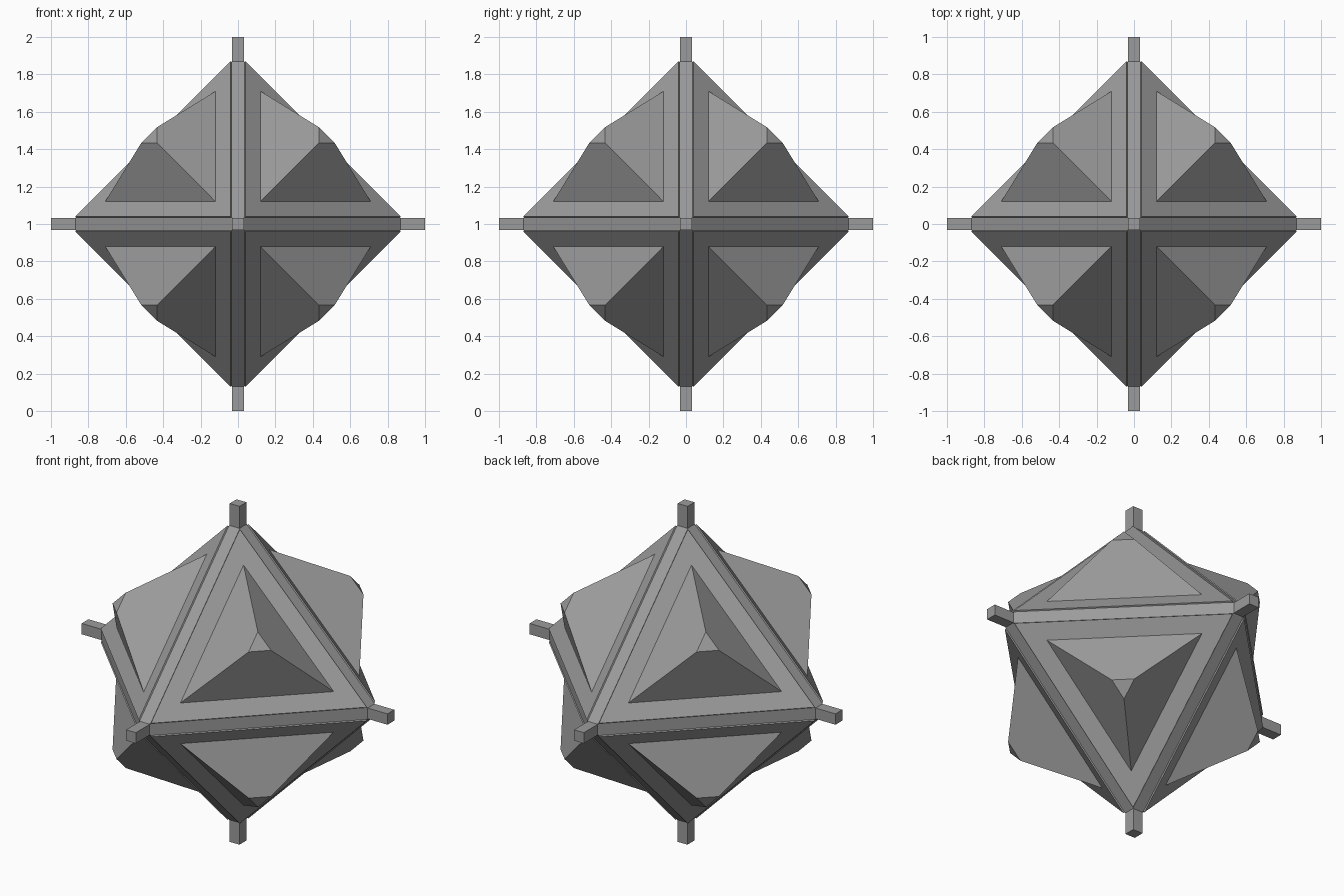
import bpy, bmesh
from itertools import product
from mathutils import Vector

if "Cube" in bpy.data.objects:
    bpy.data.objects.remove(bpy.data.objects["Cube"])

CENTRE = Vector((0, 0, 1))

# Dark grey for every part
grey = bpy.data.materials.new("dark_grey")
grey.diffuse_color = (0.33, 0.33, 0.33, 1)
grey.use_nodes = True
grey.node_tree.nodes["Principled BSDF"].inputs["Base Color"].default_value = grey.diffuse_color


def hull(name, points):
    """Convex solid around a handful of points given relative to the centre."""
    bm = bmesh.new()
    for p in points:
        bm.verts.new(Vector(p) + CENTRE)
    bmesh.ops.convex_hull(bm, input=bm.verts[:])
    bmesh.ops.dissolve_limit(bm, angle_limit=0.01, verts=bm.verts[:], edges=bm.edges[:])
    bmesh.ops.recalc_face_normals(bm, faces=bm.faces[:])
    mesh = bpy.data.meshes.new(name)
    bm.to_mesh(mesh)
    bm.free()
    mesh.materials.append(grey)
    obj = bpy.data.objects.new(name, mesh)
    bpy.context.collection.objects.link(obj)
    return obj


def triangle(side, tip, signs, inset=0.0):
    """Triangle in one octant: each corner has one 'tip' coordinate, two 'side'."""
    pts = []
    for axis in range(3):
        p = [side, side, side]
        p[axis] = tip
        pts.append([s * (c - inset) for s, c in zip(signs, p)])
    return pts


# Eight face plates, each with a blunt pyramid standing on it
for signs in product((1, -1), repeat=3):
    hull("face_plate", triangle(0.04, 0.87, signs) + triangle(0.04, 0.87, signs, 0.018))
    hull("blunt_pyramid", triangle(0.12, 0.71, signs) + triangle(0.432, 0.518, signs))

# Twelve edge struts between the corners
for a, b in ((0, 1), (1, 2), (0, 2)):
    for sa, sb in product((1, -1), repeat=2):
        pts = []
        for u, v in ((0.87, 0.032), (0.032, 0.87), (0.79, 0.032), (0.032, 0.79)):
            for w in (-0.035, 0.035):
                p = [w, w, w]
                p[a], p[b] = sa * u, sb * v
                pts.append(p)
        hull("edge_strut", pts)

# Three square bars through the centre whose ends form the corner pegs
for axis in range(3):
    half = [0.032] * 3
    half[axis] = 1.0
    hull("axis_bar", [[s * h for s, h in zip(signs, half)]
                      for signs in product((1, -1), repeat=3)])
